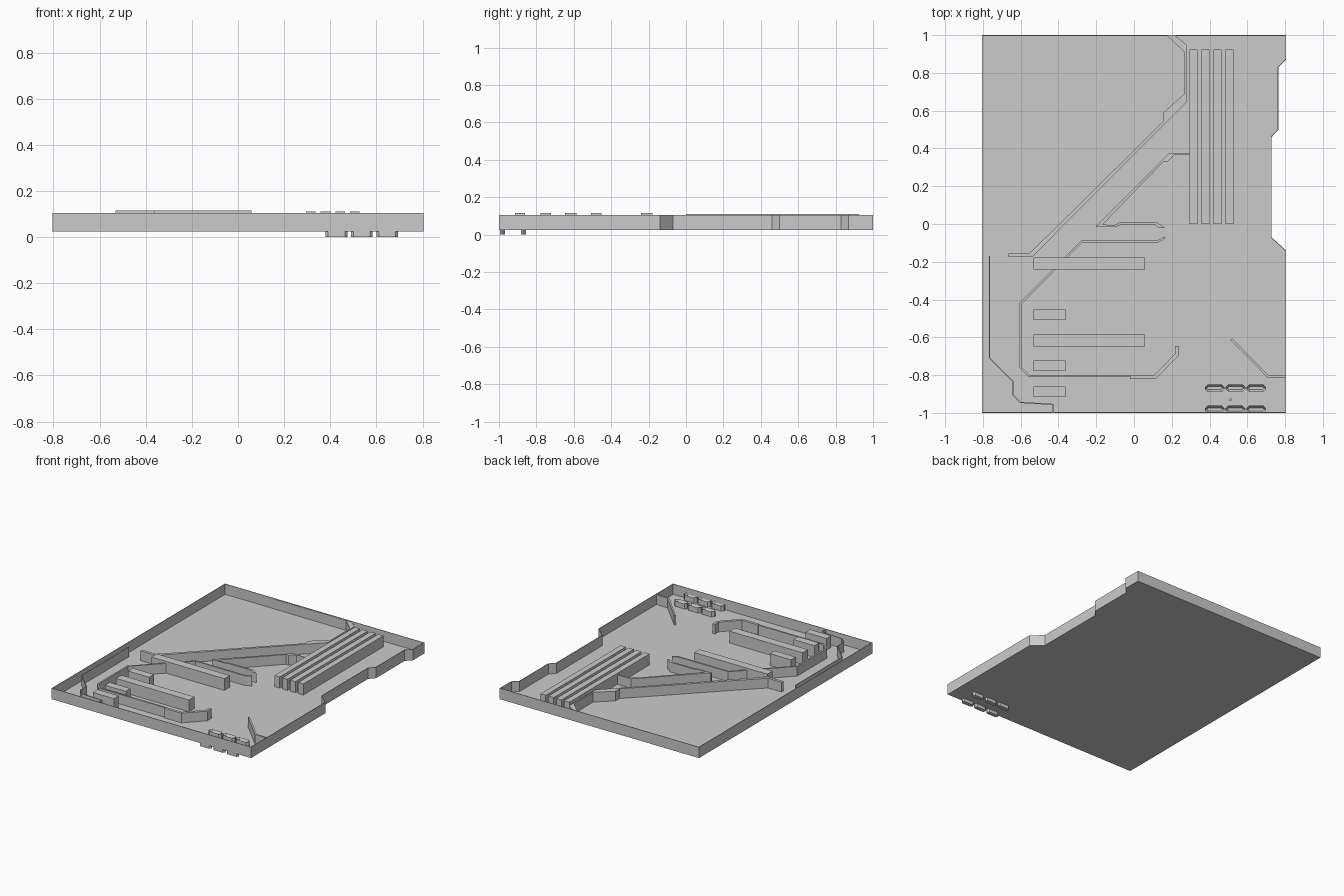
import bpy, bmesh
from mathutils import Vector

if "Cube" in bpy.data.objects:
    bpy.data.objects.remove(bpy.data.objects["Cube"])

grey = bpy.data.materials.new("plain grey")
grey.diffuse_color = (0.6, 0.6, 0.6, 1)
grey.use_nodes = True
grey.node_tree.nodes["Principled BSDF"].inputs["Base Color"].default_value = grey.diffuse_color
FLOOR, RIM = 0.025, 0.105


def finish(name, bm):
    bmesh.ops.recalc_face_normals(bm, faces=bm.faces[:])
    me = bpy.data.meshes.new(name)
    bm.to_mesh(me)
    bm.free()
    me.materials.append(grey)
    ob = bpy.data.objects.new(name, me)
    bpy.context.collection.objects.link(ob)
    return ob


def prism(name, pts, z0, z1, slot=0):
    """Flat outline extruded upwards, optionally with a slot sunk into the top."""
    bm = bmesh.new()
    face = bm.faces.new([bm.verts.new((x, y, z0)) for x, y in pts])
    res = bmesh.ops.extrude_face_region(bm, geom=[face], use_keep_orig=True)
    for v in res["geom"]:
        if isinstance(v, bmesh.types.BMVert):
            v.co.z = z1
    bmesh.ops.recalc_face_normals(bm, faces=bm.faces[:])
    if slot:
        bm.faces.ensure_lookup_table()
        top = [f for f in bm.faces if f.normal.z > 0.9]
        bmesh.ops.inset_region(bm, faces=top, thickness=slot)
        for v in {v for f in top for v in f.verts}:
            v.co.z -= 0.02
    return finish(name, bm)


def box(name, x0, x1, y0, y1, z0, z1):
    return prism(name, [(x0, y0), (x1, y0), (x1, y1), (x0, y1)], z0, z1)


def offset(pts, d, closed=False):
    """Mitred copy of a path, shifted to its left by d."""
    p, out, n = [Vector(q) for q in pts], [], len(pts)
    for i in range(n):
        a = p[i] - p[i - 1] if i or closed else p[1] - p[0]
        b = p[(i + 1) % n] - p[i] if i < n - 1 or closed else a
        na = Vector((-a.y, a.x)).normalized()
        nb = Vector((-b.y, b.x)).normalized()
        out.append(tuple(p[i] + (na + nb) * d / (1 + na.dot(nb))))
    return out


def strip(name, pts, width, top):
    """Upright wall of constant thickness following a path."""
    left, right = offset(pts, width / 2), offset(pts, -width / 2)
    return prism(name, left + right[::-1], FLOOR, top)


# Tray floor and its thin rim, with the stepped right edge
outline = [(-.805, -1), (.805, -1), (.805, -.14), (.728, -.07), (.728, .46),
           (.765, .5), (.765, .83), (.805, .87), (.805, 1), (-.805, 1)]
prism("tray_floor", outline, FLOOR, FLOOR + .004)
inner = offset(outline, .004, True)
bm = bmesh.new()
rings = [[bm.verts.new((x, y, z)) for x, y in ring]
         for ring, z in ((outline, FLOOR), (outline, RIM), (inner, RIM), (inner, FLOOR))]
n = len(outline)
for k in range(4):
    for i in range(n):
        j, m = (i + 1) % n, (k + 1) % 4
        bm.faces.new([rings[k][i], rings[k][j], rings[m][j], rings[m][i]])
finish("tray_rim", bm)

# Four long bars
for i in range(4):
    x = .295 + i * .0635
    box(f"long_bar_{i + 1}", x, x + .042, 0, .925, FLOOR, .11)

# Wide and short slot blocks
for i, y in enumerate((-.24, -.648)):
    box(f"wide_block_{i + 1}", -.532, .058, y, y + .062, FLOOR, .115)
for i, y in enumerate((-.507, -.777, -.915)):
    box(f"short_block_{i + 1}", -.532, -.362, y, y + .055, FLOOR, .115)

# Long diagonal wall running up to the back edge
prism("long_diagonal_wall", [
    (-.415, 1), (-.415, .994), (.178, .994), (.267, .91), (.267, .69), (.156, .59),
    (.156, .545), (-.405, -.01), (-.555, -.155), (-.665, -.155), (-.665, -.175),
    (-.54, -.175), (.278, .645), (.278, .95), (.215, 1)], FLOOR, .1)

# Middle diagonal wall with its lower arm
prism("middle_diagonal_wall", [
    (.295, .372), (.183, .372), (-.2, -.01), (-.09, -.01), (-.165, -.002),
    (.156, .33), (.178, .33), (.215, .366), (.295, .366)], FLOOR, .1)
prism("middle_arm", [
    (-.2, -.012), (-.09, -.012), (-.07, -.003), (.105, -.003), (.132, -.02),
    (.163, -.02), (.12, .01), (-.075, .01), (-.1, -.004), (-.2, -.004)], FLOOR, .1)

# Hooked wall wrapping around the blocks
strip("hooked_wall", [(.163, -.072), (.125, -.093), (-.277, -.093), (-.6, -.42),
                      (-.6, -.76), (-.555, -.805), (-.025, -.805)], .012, .1)
strip("hook_tail", [(-.02, -.81), (.112, -.81), (.228, -.69), (.228, -.645)], .02, .1)

# Thin left wall and short front right wall
strip("left_wall", [(-.765, -.17), (-.765, -.71), (-.64, -.835), (-.64, -.905),
                    (-.6, -.945), (-.43, -.955), (-.43, -.998)], .006, .1)
strip("corner_wall", [(.515, -.61), (.71, -.808), (.803, -.808)], .012, .1)

# Two rows of clips passing through the floor
for r, y in enumerate((-.869, -.981)):
    for c in range(3):
        x, w, h, k = .427 + c * .11, .052, .019, .014
        clip = [(x - w + k, y - h), (x + w - k, y - h), (x + w, y - h + k), (x + w, y + h - k),
                (x + w - k, y + h), (x - w + k, y + h), (x - w, y + h - k), (x - w, y - h + k)]
        prism(f"clip_{r + 1}_{c + 1}", clip, FLOOR, .068, .012)
        foot = offset(clip, .005, True)
        prism(f"clip_foot_{r + 1}_{c + 1}", foot, 0, FLOOR + .002)

# Small locating pin
box("locating_pin", .505, .517, -.936, -.924, FLOOR, .04)
